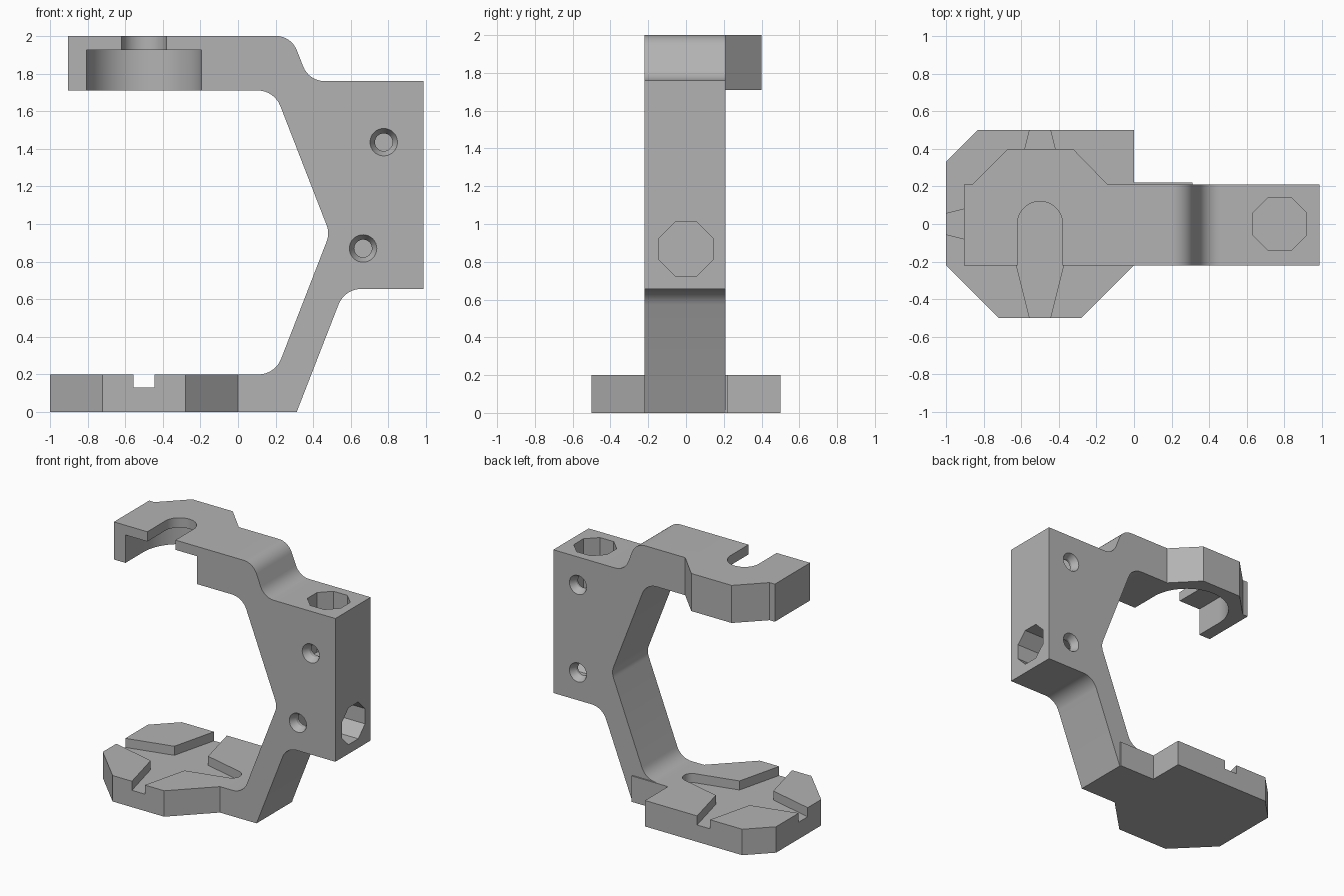
import bpy
import bmesh
from math import radians, sin, cos, tan, pi
from mathutils import Vector, Matrix

if "Cube" in bpy.data.objects:
    bpy.data.objects.remove(bpy.data.objects["Cube"])

grey = bpy.data.materials.new("plain grey")
grey.use_nodes = True
colour = (0.45, 0.45, 0.45, 1)
grey.diffuse_color = colour
grey.node_tree.nodes["Principled BSDF"].inputs["Base Color"].default_value = colour


def make_object(name, bm):
    bmesh.ops.recalc_face_normals(bm, faces=bm.faces)
    mesh = bpy.data.meshes.new(name)
    bm.to_mesh(mesh)
    bm.free()
    mesh.materials.append(grey)
    obj = bpy.data.objects.new(name, mesh)
    bpy.context.collection.objects.link(obj)
    return obj


def prism(name, outline, axis, low, high):
    """Extrude a 2D outline along an axis."""
    place = {"X": lambda a, b, t: (t, a, b),
             "Y": lambda a, b, t: (a, t, b),
             "Z": lambda a, b, t: (a, b, t)}[axis]
    bm = bmesh.new()
    face = bm.faces.new([bm.verts.new(place(a, b, low)) for a, b in outline])
    extruded = bmesh.ops.extrude_face_region(bm, geom=[face], use_keep_orig=True)
    move = Vector(place(0, 0, high - low))
    for v in extruded["geom"]:
        if isinstance(v, bmesh.types.BMVert):
            v.co += move
    return make_object(name, bm)


def arc(cx, cy, r, start, end, steps=16):
    angles = [radians(start + (end - start) * i / steps) for i in range(steps + 1)]
    return [(cx + r * cos(a), cy + r * sin(a)) for a in angles]


def octagon(cx, cy, apothem):
    return arc(cx, cy, apothem / cos(pi / 8), 22.5, 337.5, 7)


def rounded(corners, steps=8):
    """Turn (a, b, radius) corners into an outline with tangent fillets."""
    out = []
    for i, (a, b, r) in enumerate(corners):
        p = Vector((a, b))
        if not r:
            out.append(tuple(p))
            continue
        u = (Vector(corners[i - 1][:2]) - p).normalized()
        v = (Vector(corners[(i + 1) % len(corners)][:2]) - p).normalized()
        half = u.angle(v) / 2
        centre = p + (u + v).normalized() * (r / sin(half))
        start = p + u * (r / tan(half)) - centre
        end = p + v * (r / tan(half)) - centre
        turn = start.angle_signed(end)
        for k in range(steps + 1):
            # angle_signed is clockwise positive
            out.append(tuple(centre + Matrix.Rotation(-turn * k / steps, 2) @ start))
    return out


def boolean(target, tool, operation):
    mod = target.modifiers.new(operation.lower(), "BOOLEAN")
    mod.operation = operation
    mod.solver = "EXACT"
    mod.object = tool
    bpy.context.view_layer.objects.active = target
    bpy.ops.object.modifier_apply(modifier=mod.name)
    bpy.data.objects.remove(tool)


def screw_hole(x, z, side):
    """Conical mouth and narrow shaft entering from one side of the block."""
    face = 0.21 if side > 0 else -0.22
    profile = [(0, face + side * 0.03), (0.082, face + side * 0.03),
               (0.047, face - side * 0.05), (0.047, 0), (0, 0)]
    profile[1:2] = [(0.073, face + side * 0.03), (0.073, face)]
    bm = bmesh.new()
    verts = [bm.verts.new((r, y, 0)) for r, y in profile]
    edges = [bm.edges.new(pair) for pair in zip(verts, verts[1:])]
    bmesh.ops.spin(bm, geom=verts + edges, cent=(0, 0, 0), axis=(0, 1, 0),
                   angle=2 * pi, steps=32, use_merge=True)
    bmesh.ops.remove_doubles(bm, verts=bm.verts, dist=0.0001)
    bmesh.ops.translate(bm, verts=bm.verts, vec=(x, 0, z))
    return make_object("screw_hole", bm)


# Curved side frame
bracket = prism("bracket", rounded([
    (-0.905, 2, 0), (0.283, 2, 0.12), (0.377, 1.76, 0.12), (0.985, 1.76, 0),
    (0.985, 0.655, 0), (0.567, 0.655, 0.13), (0.312, 0, 0), (-0.1, 0, 0),
    (-0.1, 0.2, 0), (0.197, 0.2, 0.13), (0.488, 0.95, 0.12),
    (0.193, 1.71, 0.13), (-0.905, 1.71, 0)]), "Y", -0.22, 0.21)

# Faceted base plate, its foot strip and the back of the upper holder
additions = [
    prism("base_plate", [(-1, -0.22), (-0.72, -0.5), (-0.28, -0.5), (0, -0.22),
                         (0, 0.5), (-0.83, 0.5), (-1, 0.33)], "Z", 0, 0.2),
    prism("foot_strip", [(-0.1, 0.1), (0.31, 0.1), (0.31, 0.22), (-0.1, 0.22)],
          "Z", 0, 0.2),
    prism("holder_back", [(-0.86, 0.21), (-0.67, 0.4), (-0.325, 0.4),
                          (-0.14, 0.21), (-0.14, 0.1), (-0.86, 0.1)], "Z", 1.71, 2)]
for part in additions:
    boolean(bracket, part, "UNION")

# Four tapered grooves; the one toward the frame has a round end
star = []
for quarter in range(4):
    tip = arc(0.45, 0, 0.066, -76, 76) if quarter == 0 else [(0.56, -0.04), (0.56, 0.04)]
    turn = Matrix.Rotation(quarter * pi / 2, 2)
    for point in tip + [(0.144, 0.144)]:
        p = turn @ Vector(point)
        star.append((p.x - 0.5, p.y))

# Open-fronted pocket and slot in the upper holder
def open_slot(r):
    return arc(-0.5, 0, r, 0, 180, 32) + [(-0.5 - r, -0.6), (-0.5 + r, -0.6)]


cutters = [
    prism("grooves", star, "Z", 0.13, 0.3),
    prism("holder_pocket", open_slot(0.306), "Z", 1.6, 1.925),
    prism("holder_slot", open_slot(0.12), "Z", 1.85, 2.1),
    prism("top_bore", octagon(0.775, 0, 0.142), "Z", 1.3, 1.9),
    prism("side_bore", octagon(0, 0.868, 0.142), "X", 0.56, 1.1),
    screw_hole(0.775, 1.435, -1), screw_hole(0.665, 0.87, -1),
    screw_hole(0.775, 1.545, 1), screw_hole(0.775, 0.87, 1)]
for cutter in cutters:
    boolean(bracket, cutter, "DIFFERENCE")

# Smooth the fillets and bores, keep edges crisp
bpy.ops.object.select_all(action="DESELECT")
bracket.select_set(True)
bpy.context.view_layer.objects.active = bracket
bpy.ops.object.shade_smooth_by_angle(angle=radians(20))
